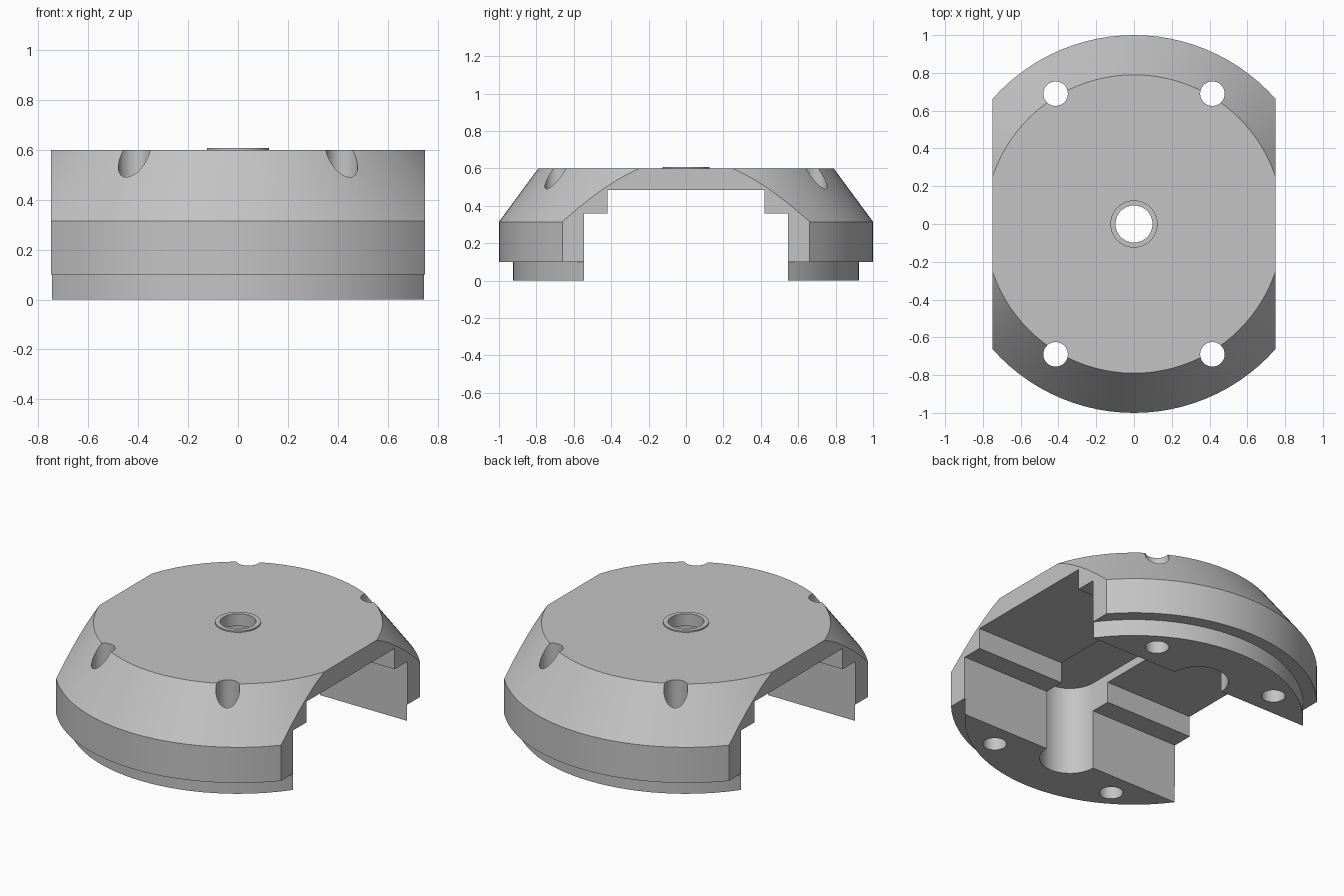
import bpy
import bmesh
from math import cos, sin, pi
from mathutils import Matrix

if "Cube" in bpy.data.objects:
    bpy.data.objects.remove(bpy.data.objects["Cube"], do_unlink=True)

grey = bpy.data.materials.new("plain grey")
grey.use_nodes = True
colour = (0.55, 0.55, 0.55, 1)
grey.diffuse_color = colour
grey.node_tree.nodes["Principled BSDF"].inputs["Base Color"].default_value = colour


def make_object(name, bm):
    bmesh.ops.recalc_face_normals(bm, faces=bm.faces)
    mesh = bpy.data.meshes.new(name)
    bm.to_mesh(mesh)
    bm.free()
    mesh.materials.append(grey)
    obj = bpy.data.objects.new(name, mesh)
    bpy.context.collection.objects.link(obj)
    return obj


def lathe(name, profile, steps=96):
    """Revolve (radius, height) points around z and close both ends."""
    bm = bmesh.new()
    rings = [[bm.verts.new((r * cos(2 * pi * i / steps), r * sin(2 * pi * i / steps), z))
              for i in range(steps)] for r, z in profile]
    for low, high in zip(rings, rings[1:]):
        for i in range(steps):
            j = (i + 1) % steps
            bm.faces.new((low[i], low[j], high[j], high[i]))
    bm.faces.new(rings[0])
    bm.faces.new(rings[-1])
    return make_object(name, bm)


def prism(name, outline, z0, z1):
    """Extrude a flat (x, y) outline upwards."""
    bm = bmesh.new()
    base = bm.faces.new([bm.verts.new((x, y, z0)) for x, y in outline])
    side = bmesh.ops.extrude_face_region(bm, geom=[base])["geom"]
    top = [v for v in side if isinstance(v, bmesh.types.BMVert)]
    bmesh.ops.translate(bm, verts=top, vec=(0, 0, z1 - z0))
    return make_object(name, bm)


def box(name, x, y, z0, z1):
    return prism(name, [(-x, -y), (x, -y), (x, y), (-x, y)], z0, z1)


def circle(x, y, r, steps=32):
    return [(x + r * cos(2 * pi * i / steps), y + r * sin(2 * pi * i / steps))
            for i in range(steps)]


def boolean(target, tool, operation):
    tool.hide_render = True
    mod = target.modifiers.new(operation.title(), "BOOLEAN")
    mod.operation = operation
    mod.solver = "EXACT"
    mod.object = tool
    bpy.context.view_layer.objects.active = target
    bpy.ops.object.modifier_apply(modifier=mod.name)
    bpy.data.objects.remove(tool, do_unlink=True)


# Round housing with stepped foot and sloped shoulder
housing = lathe("housing", [(0.925, 0), (0.925, 0.1), (1, 0.1), (1, 0.315), (0.79, 0.6)])

# Raised collar around the centre hole
boolean(housing, prism("collar", circle(0, 0, 0.125, 48), 0.55, 0.608), "UNION")

# Flat sides
boolean(housing, box("side_trim", 0.75, 2, -1, 2), "INTERSECT")

# Stepped channel running side to side
boolean(housing, box("wide_channel", 2, 0.545, -1, 0.36), "DIFFERENCE")
boolean(housing, box("narrow_channel", 2, 0.42, -1, 0.485), "DIFFERENCE")

# Round-ended slot across the channel
slot_r, slot_y, steps = 0.165, 0.545, 24
arc = [(slot_r * cos(pi * i / steps), slot_y + slot_r * sin(pi * i / steps))
       for i in range(steps + 1)]
slot = arc + [(-x, -y) for x, y in arc]
boolean(housing, prism("slot", slot, -1, 0.535), "DIFFERENCE")

# Centre hole and four bolt holes
boolean(housing, prism("centre_hole", circle(0, 0, 0.098, 48), -1, 2), "DIFFERENCE")
for sx in (-1, 1):
    for sy in (-1, 1):
        hole = prism("bolt_hole", circle(0.415 * sx, 0.69 * sy, 0.065), -1, 2)
        boolean(housing, hole, "DIFFERENCE")

# Smooth curved walls, crisp edges
bpy.ops.object.select_all(action="DESELECT")
housing.select_set(True)
bpy.context.view_layer.objects.active = housing
bpy.ops.object.shade_smooth_by_angle(angle=pi / 6)
